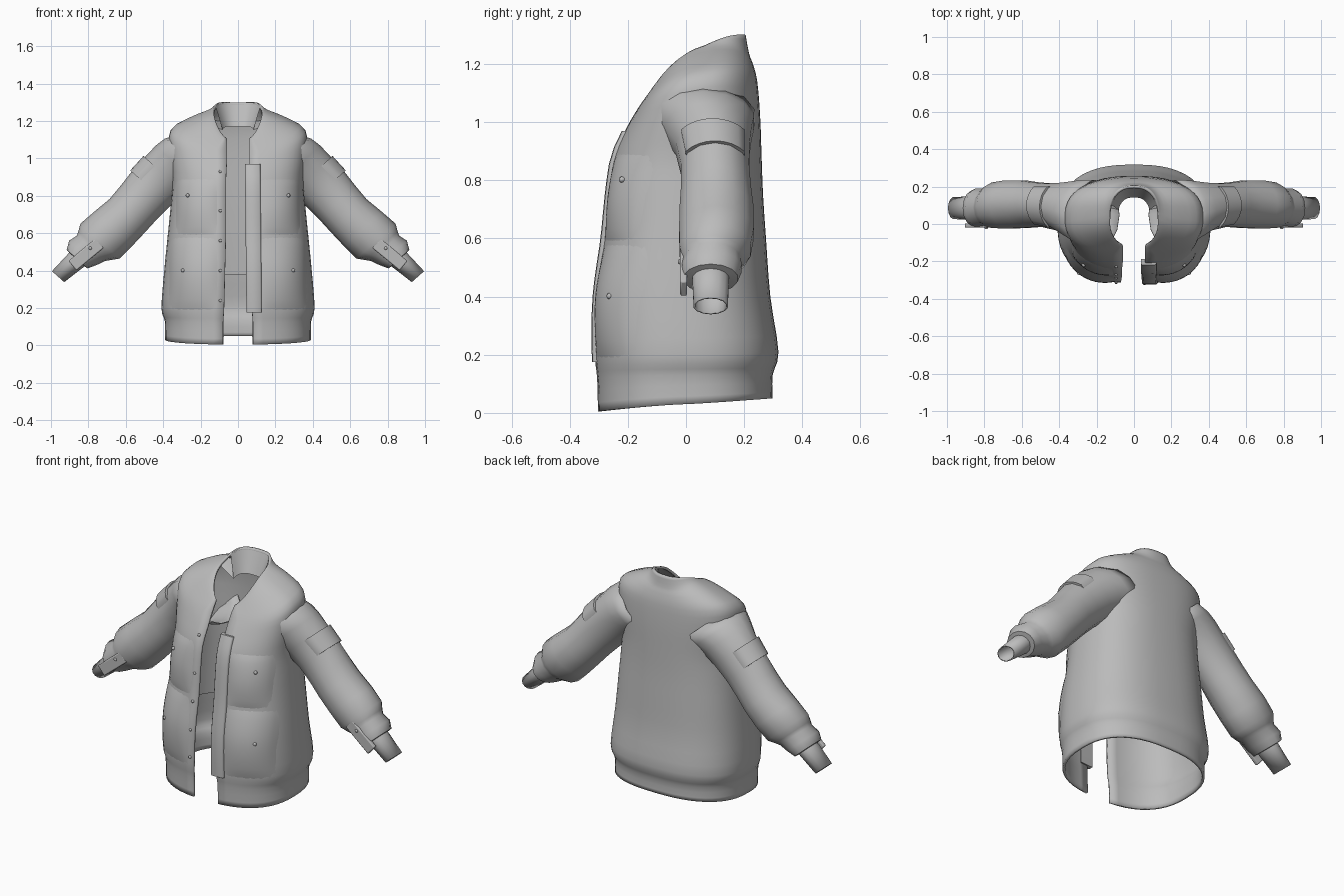
import bpy, bmesh, math
from mathutils import Vector

if "Cube" in bpy.data.objects:
    bpy.data.objects.remove(bpy.data.objects["Cube"])

fabric = bpy.data.materials.new("grey fabric")
fabric.diffuse_color = (0.5, 0.5, 0.5, 1)
fabric.use_nodes = True
fabric.node_tree.nodes["Principled BSDF"].inputs["Base Color"].default_value = fabric.diffuse_color
P = 0.8  # squareness of the torso cross-section

# torso rings: half width, y front, y back, z front, z side, z back, half gap
RINGS = [
    (.39, -.305, .298, .005, .03, .05, .08),
    (.392, -.308, .298, .12, .13, .13, .08),
    (.41, -.315, .318, .20, .20, .21, .075),
    (.395, -.312, .29, .40, .40, .40, .07),
    (.375, -.285, .275, .60, .60, .60, .065),
    (.36, -.27, .265, .75, .75, .75, .065),
    (.35, -.25, .26, .88, .88, .88, .065),
    (.365, -.205, .255, .98, 1.03, 1.02, .06),
    (.36, -.17, .245, 1.04, 1.15, 1.14, .06),
    (.26, -.15, .23, 1.07, 1.21, 1.20, .06),
    (.165, -.135, .217, 1.085, 1.245, 1.235, .06),
    (.13, -.125, .205, 1.09, 1.255, 1.30, .06)]


def ring(v):
    """Torso ring at a fractional height index, Catmull-Rom blended."""
    v = min(max(v, 0), len(RINGS) - 1)
    i = min(int(v), len(RINGS) - 2)
    t = v - i
    a, b, c, d = (RINGS[min(max(k, 0), len(RINGS) - 1)] for k in range(i - 1, i + 3))
    return [q + .5 * t * (r - p + t * (2 * p - 5 * q + 4 * r - s + t * (3 * (q - r) + s - p)))
            for p, q, r, s in zip(a, b, c, d)]


def surf(theta, v):
    """Torso point; theta is 0 at the front, pi at the back, negative on -x."""
    hw, yf, yb, zf, zs, zb, _ = ring(v)
    s, c = math.sin(theta), math.cos(theta)
    x = hw * math.copysign(abs(s) ** P, s)
    y = (yf + yb) / 2 - (yb - yf) / 2 * math.copysign(abs(c) ** P, c)
    return Vector((x, y, zs + (zf - zb) / 2 * c + ((zf + zb) / 2 - zs) * c * c))


def front(x, z, off=0):
    """Point on the front panel at x, z, pushed out by off, with its normal."""
    def at(x, v):
        return surf(math.asin(max(-1, min(1, math.copysign((abs(x) / ring(v)[0]) ** (1 / P), x)))), v)
    lo, hi = 0, 9
    for _ in range(25):
        m = (lo + hi) / 2
        lo, hi = (m, hi) if at(x, m).z < z else (lo, m)
    p = at(x, lo)
    n = (at(x + .004, lo) - p).cross(at(x, lo + .05) - p).normalized()
    return p + n * off, n


def make(name, verts, faces, angle=50, fix=True):
    me = bpy.data.meshes.new(name)
    me.from_pydata([tuple(v) for v in verts], [], faces)
    if fix:
        bm = bmesh.new()
        bm.from_mesh(me)
        bmesh.ops.recalc_face_normals(bm, faces=bm.faces)
        bm.to_mesh(me)
        bm.free()
    ob = bpy.data.objects.new(name, me)
    bpy.context.collection.objects.link(ob)
    me.materials.append(fabric)
    bpy.ops.object.select_all(action='DESELECT')
    ob.select_set(True)
    bpy.context.view_layer.objects.active = ob
    bpy.ops.object.shade_smooth_by_angle(angle=math.radians(angle))
    return ob


def grid(name, rows, loop=False, caps=False, **kw):
    n = len(rows[0])
    faces = [(r * n + c, r * n + (c + 1) % n, (r + 1) * n + (c + 1) % n, (r + 1) * n + c)
             for r in range(len(rows) - 1) for c in range(n if loop else n - 1)]
    if caps:
        faces += [tuple(range(n)), tuple(range((len(rows) - 1) * n, len(rows) * n))]
    return make(name, [p for row in rows for p in row], faces, **kw)


def thicken(ob, t):
    m = ob.modifiers.new("thickness", 'SOLIDIFY')
    m.thickness, m.offset = t, -1


# torso shell, open down the front
rows = []
for j in range(34):
    v = j * (len(RINGS) - 1) / 33
    hw, gap = ring(v)[0], ring(v)[6]
    t0 = math.asin((gap / hw) ** (1 / P))
    rows.append([surf(t0 + (2 * math.pi - 2 * t0) * k / 48, v) for k in range(49)])
thicken(grid("jacket_body", rows, fix=False), .014)

# lining across the inside of the back, rising into the padded collar
rows = []
for v, scale, drop in [(2.9 + j * .6, .9, 0) for j in range(11)] + [(11, .66, .13), (11, .8, .07), (11, .96, .004)]:
    row = []
    for k in range(17):
        p = surf(math.pi * (.6 + .8 * k / 16), v)
        c = Vector((0, .02, p.z))
        row.append(c + (p - c) * scale - Vector((0, 0, drop)))
    rows.append(row)
grid("back_lining", rows)

# sleeve stations: x, z, radius, y centre, y half width
SLEEVE = [(.20, 1.02, .165, .05, .19), (.27, .995, .165, .06, .178), (.325, .965, .155, .075, .155),
          (.39, .91, .145, .092, .13), (.466, .837, .138, .10, .12), (.53, .765, .132, .103, .123),
          (.59, .696, .13, .105, .13), (.669, .622, .137, .105, .132), (.738, .558, .14, .10, .125),
          (.768, .533, .115, .092, .11), (.785, .52, .102, .09, .102), (.83, .495, .098, .088, .105),
          (.86, .462, .075, .085, .095), (.861, .46, .055, .085, .065), (.962, .368, .044, .085, .06)]
AX = Vector((.667, 0, -.745))
UP = Vector((.745, 0, .667))


def arm_point(st, a, extra=0):
    x, z, r, yc, yh = st
    return Vector((x, yc - (yh + extra) * math.sin(a), z)) + UP * (r + extra) * math.cos(a)


def box(name, centre, u, w, n, size, bevel=.006):
    v = [centre + u * a * size[0] / 2 + w * b * size[1] / 2 + n * c * size[2] / 2
         for a in (-1, 1) for b in (-1, 1) for c in (-1, 1)]
    ob = make(name, v, [(0, 1, 3, 2), (4, 6, 7, 5), (0, 4, 5, 1), (2, 3, 7, 6), (0, 2, 6, 4), (1, 5, 7, 3)])
    m = ob.modifiers.new("soft edge", 'BEVEL')
    m.width, m.segments = bevel, 2


def button(name, p, n, r=.01):
    u = n.orthogonal().normalized()
    w = n.cross(u)
    rows = [[p + n * h + (u * math.cos(a * math.pi / 4) + w * math.sin(a * math.pi / 4)) * r * k
             for a in range(8)] for h, k in ((-.006, 1), (.003, 1), (.007, .6))]
    grid(name, rows, loop=True, caps=True, angle=80)


def pocket(name, s, x0, x1, z0, z1, depth):
    """Padded bulge that fades into the front panel."""
    n = 14
    rows = []
    for j in range(n + 1):
        row = []
        for i in range(n + 1):
            a, b = i / n, j / n
            bump = max(0, math.sin(math.pi * a) * math.sin(math.pi * b)) ** .75
            row.append(front(s * (x0 + (x1 - x0) * a), z0 + (z1 - z0) * b, depth * bump - .001)[0])
        rows.append(row)
    ob = grid(name, rows)
    if ob.data.polygons[n * n // 2].normal.y > 0:
        ob.data.flip_normals()


for s, side in ((-1, "left"), (1, "right")):
    def flip(v):
        return Vector((v.x * s, v.y, v.z))
    # sleeve with flared shoulder, cuff and wrist tube
    rows = [[flip(arm_point(st, a * math.pi / 7)) for a in range(14)] for st in SLEEVE]
    thicken(grid(side + "_sleeve", rows, loop=True), .006)
    # raised patch over the upper arm
    rows = []
    for st, e in ((SLEEVE[3], -.01), (SLEEVE[3], .01), (SLEEVE[4], .01), (SLEEVE[4], -.01)):
        rows.append([flip(arm_point(st, a * math.pi / 14, e if abs(a) < 5 else -.01)) for a in range(-5, 6)])
    grid(side + "_arm_patch", rows)
    # cuff strap and its button
    u, w = Vector((.77, 0, -.64)), Vector((.64, 0, .77))
    box(side + "_cuff_strap", flip(Vector((.812, -.008, .487))), flip(u), flip(w), Vector((0, 1, 0)), (.19, .066, .024))
    button(side + "_cuff_button", flip(Vector((.79, -.02, .52))), Vector((0, -1, 0)), .009)
    # chest and hip pockets with buttons
    pocket(side + "_chest_pocket", s, .11, .335, .59, .89, .02)
    pocket(side + "_hip_pocket", s, .11, .37, .19, .58, .022)
    for nm, x, z in (("chest", .26, .80), ("hip", .285, .40)):
        button(side + "_" + nm + "_button", *front(s * x, z, .018))

# placket strip standing on the right front edge
rows = []
for j in range(15):
    t = j / 14
    x, z = .087 - .008 * t, .175 + .795 * t
    rows.append([front(x, z, 0)[0] + Vector((dx, dy, 0)) for dx, dy in
                 ((-.042, .02), (-.042, -.004), (-.034, -.012), (.033, -.010), (.04, -.004), (.04, .025))])
grid("front_placket", rows, loop=True, caps=True, angle=60)

# buttons down the other front edge
for z in (.24, .40, .56, .72, .93):
    button("front_button", *front(-.095, z, .001), r=.008)
